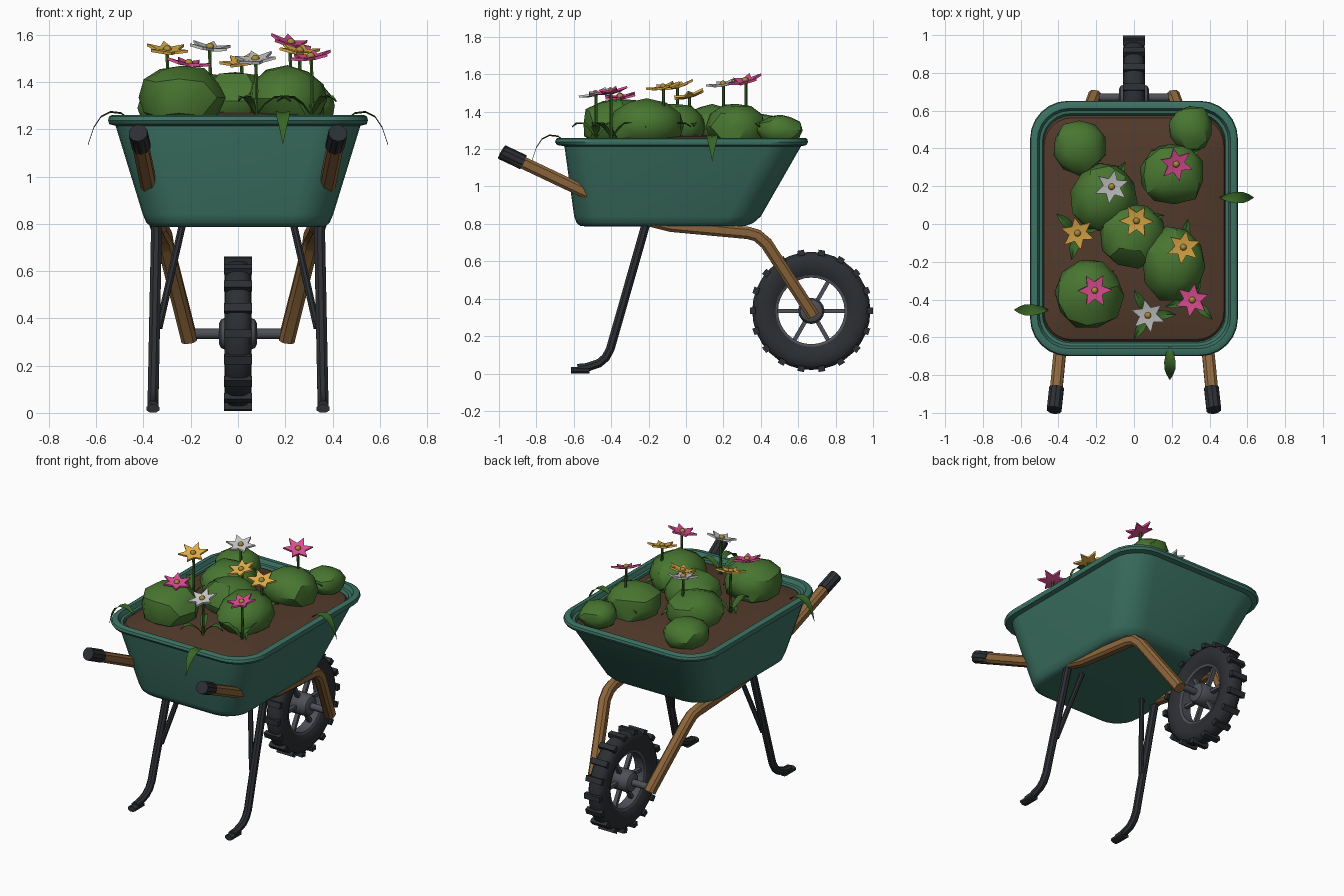
import bpy, bmesh, random
from math import sin, cos, pi, radians
from mathutils import Vector, Matrix

if "Cube" in bpy.data.objects:
    bpy.data.objects.remove(bpy.data.objects["Cube"])

random.seed(4)

def mat(name, r, g, b):
    m = bpy.data.materials.new(name)
    m.diffuse_color = (r, g, b, 1)
    m.use_nodes = True
    m.node_tree.nodes["Principled BSDF"].inputs["Base Color"].default_value = m.diffuse_color
    return m

TEAL = mat("teal_paint", .045, .17, .125)
WOOD = mat("wood", .27, .135, .045)
BLACK = mat("rubber", .025, .028, .033)
METAL = mat("metal", .075, .08, .095)
SOIL = mat("soil", .085, .042, .024)
BUSH = mat("bush_green", .065, .18, .03)
LEAF = mat("leaf_green", .04, .13, .02)
PINK = mat("pink", .75, .08, .3)
GOLD = mat("yellow", .8, .45, .07)
WHITE = mat("white", .8, .8, .8)
SEED = mat("flower_centre", .4, .25, .04)

def finish(bm, name, m, angle=35):
    bmesh.ops.recalc_face_normals(bm, faces=bm.faces)
    me = bpy.data.meshes.new(name)
    bm.to_mesh(me)
    bm.free()
    me.materials.append(m)
    for p in me.polygons:
        p.use_smooth = True
    me.set_sharp_from_angle(angle=radians(angle))
    ob = bpy.data.objects.new(name, me)
    bpy.context.collection.objects.link(ob)
    return ob

def skin(bm, rings, caps=True, loop=False):
    """Bridge closed rings of points into a surface."""
    vs = [[bm.verts.new(p) for p in r] for r in rings]
    n = len(vs[0])
    for a, b in zip(vs, vs[1:] + (vs[:1] if loop else [])):
        for i in range(n):
            bm.faces.new((a[i], a[(i + 1) % n], b[(i + 1) % n], b[i]))
    if caps and not loop:
        bm.faces.new(vs[0])
        bm.faces.new(vs[-1])

def circle(r, n):
    return [(r * cos(2 * pi * (i + .5) / n), r * sin(2 * pi * (i + .5) / n)) for i in range(n)]

def sweep(name, path, section, m):
    """Run a section along a path lying close to an upright plane."""
    pts = [Vector(p) for p in path]
    rings = []
    for i, p in enumerate(pts):
        t = (pts[min(i + 1, len(pts) - 1)] - pts[max(i - 1, 0)]).normalized()
        ref = Vector((1, 0, 0))
        u = (ref - t * ref.dot(t)).normalized()
        v = t.cross(u)
        rings.append([p + u * a + v * b for a, b in section])
    bm = bmesh.new()
    skin(bm, rings)
    return finish(bm, name, m)

def lathe(name, profile, m, n=24, loop=False):
    """Turn a (radius, x) profile about the wheel axle."""
    rings = [[(x, AY + r * cos(2 * pi * i / n), AZ + r * sin(2 * pi * i / n)) for i in range(n)]
             for r, x in profile]
    bm = bmesh.new()
    skin(bm, rings, loop=loop)
    return finish(bm, name, m)

def rounded(z, hx, y0, y1, r, seg=6):
    out = []
    for cx, cy, a0 in ((hx - r, y1 - r, 0), (r - hx, y1 - r, 90), (r - hx, y0 + r, 180), (hx - r, y0 + r, 270)):
        for i in range(seg + 1):
            a = radians(a0 + 90 * i / seg)
            out.append((cx + r * cos(a), cy + r * sin(a), z))
    return out

# Tub with rolled lip
levels = [(.787, .34, -.54, .28, .13), (.79, .37, -.567, .32, .15), (.805, .388, -.585, .36, .16),
          (.84, .403, -.598, .40, .17), (1.215, .518, -.65, .615, .18), (1.222, .545, -.69, .645, .2),
          (1.238, .55, -.70, .652, .2), (1.254, .546, -.695, .648, .2), (1.26, .535, -.685, .638, .19),
          (1.26, .512, -.66, .612, .17), (1.235, .50, -.645, .60, .16), (1.232, .485, -.63, .585, .15),
          (1.17, .47, -.61, .56, .15)]
bm = bmesh.new()
skin(bm, [rounded(*l) for l in levels])
finish(bm, "tub", TEAL)

# Domed soil
bm = bmesh.new()
skin(bm, [rounded(z, .49 * s, -.02 - .61 * s, -.02 + .60 * s, .15 * s)
          for z, s in ((1.2, 1), (1.225, .97), (1.25, .8), (1.268, .5), (1.275, .2))])
finish(bm, "soil", SOIL)

# Frame: wooden beams, grips, legs and braces, mirrored
c, h = .018, .033
beam = [(h, -c), (h, c), (c, h), (-c, h), (-h, c), (-h, -c), (-c, -h), (c, -h)]
for s, side in ((-1, "left"), (1, "right")):
    def mx(path):
        return [(s * x, y, z) for x, y, z in path]
    sweep(side + "_beam", mx([(.417, -.93, 1.155), (.38, -.55, .975), (.345, -.2, .82), (.335, -.08, .79),
          (.315, .33, .752), (.31, .38, .738), (.303, .43, .695), (.212, .665, .335), (.207, .68, .31)]), beam, WOOD)
    sweep(side + "_grip", mx([(.423, -.985, 1.185), (.422, -.978, 1.181), (.41, -.87, 1.13)]), circle(.041, 10), BLACK)
    sweep(side + "_leg", mx([(.343, -.2, .85), (.345, -.22, .78), (.358, -.405, .13), (.359, -.43, .085),
          (.36, -.465, .055), (.36, -.53, .033), (.36, -.58, .028)]), circle(.025, 8), BLACK)
    sweep(side + "_foot", mx([(.36, -.515, .018), (.36, -.615, .018)]),
          [(a, b * .62) for a, b in circle(.03, 8)], BLACK)
    sweep(side + "_brace", mx([(.23, -.2, .82), (.335, -.335, .36)]), circle(.016, 8), BLACK)

# Wheel
AY, AZ = .67, .335
half = [(.19, .038), (.215, .052), (.255, .058), (.29, .053), (.31, .036), (.316, .015)]
lathe("tyre", [(r, -x) for r, x in half] + [(r, x) for r, x in half[::-1]], BLACK, 32, True)
lathe("wheel_rim", [(.178, -.034), (.2, -.042), (.2, .042), (.178, .034)], METAL, 32, True)
lathe("hub", [(.045, -.08), (.06, -.072), (.07, -.05), (.07, .05), (.06, .072), (.045, .08)], METAL, 16)
lathe("axle", [(.022, -.235), (.022, .235)], METAL, 12)
bm = bmesh.new()
for i in range(6):
    M = Matrix.Translation((0, AY, AZ)) @ Matrix.Rotation(i * pi / 3, 4, 'X') @ Matrix.Translation((0, 0.125, 0))
    bmesh.ops.create_cube(bm, size=1, matrix=M @ Matrix.Diagonal((.026, .14, .022, 1)))
finish(bm, "spokes", METAL)
bm = bmesh.new()
for i in range(18):
    M = Matrix.Translation((0, AY, AZ)) @ Matrix.Rotation(i * pi / 9, 4, 'X') @ Matrix.Translation((0, .314, 0))
    bmesh.ops.create_cube(bm, size=1, matrix=M @ Matrix.Diagonal((.118, .03, .036, 1)))
finish(bm, "tread_lugs", BLACK)

# Bushes: centre, radii
bushes = [(-.29, .41, 1.29, .14, .145, .10), (.30, .505, 1.30, .12, .125, .085), (.20, .265, 1.32, .18, .165, .13),
          (-.16, .14, 1.31, .175, .18, .13), (-.01, -.06, 1.32, .18, .17, .13), (.21, -.21, 1.33, .175, .20, .135),
          (-.24, -.37, 1.335, .185, .185, .14)]
for k, (x, y, z, rx, ry, rz) in enumerate(bushes):
    bm = bmesh.new()
    bmesh.ops.create_icosphere(bm, subdivisions=2, radius=1)
    for v in bm.verts:
        v.co *= random.uniform(.94, 1.07)
    M = Matrix.Translation((x, y, z)) @ Matrix.Diagonal((rx, ry, rz, 1)) @ Matrix.Rotation(k * 1.3, 4, 'Z')
    bm.transform(M)
    finish(bm, f"bush_{k + 1}", BUSH, 30)

def leaf(name, start, angle, spine, width):
    """Folded leaf blade following (distance, height) points."""
    d = Vector((cos(angle), sin(angle), 0))
    w = Vector((-d.y, d.x, 0))
    bm = bmesh.new()
    rows, n = [], len(spine) - 1
    for i, (r, z) in enumerate(spine):
        p = Vector(start) + d * r + Vector((0, 0, z))
        e = w * width * max(.12 if i < n else .02, sin(pi * (i / n) ** .9)) / 2
        rows.append([bm.verts.new(q) for q in (p - e + Vector((0, 0, .008)), p, p + e + Vector((0, 0, .008)))])
    for a, b in zip(rows, rows[1:]):
        for j in (0, 1):
            bm.faces.new((a[j], a[j + 1], b[j + 1], b[j]))
    finish(bm, name, LEAF)

# Leaves trailing over the lip
trail = [(0, 0), (.04, .03), (.085, .035), (.125, .015), (.155, -.03), (.18, -.105)]
for k, (x, y, a) in enumerate([(-.455, -.455, pi), (.455, .14, 0), (.19, -.645, -pi / 2)]):
    leaf(f"trailing_leaf_{k + 1}", (x, y, 1.235), a, trail, .062)

# Flowers: place, height, tilts about x and y, colour, leaf start angle
flowers = [(.22, .32, 1.555, 14, 14, PINK, 30), (-.12, .20, 1.535, 10, 6, WHITE, 60), (.015, .02, 1.475, 15, -8, GOLD, 10),
           (-.30, -.045, 1.525, 15, 4, GOLD, 138), (.26, -.12, 1.52, 12, 6, GOLD, 80), (-.21, -.35, 1.467, 6, 8, PINK, 45),
           (.075, -.48, 1.485, 16, -5, WHITE, 120), (.31, -.40, 1.495, 10, -8, PINK, 75)]
arc = [(0, 0), (.04, .05), (.08, .078), (.115, .08), (.15, .06)]
for k, (x, y, z, tx, ty, m, la) in enumerate(flowers, 1):
    sweep(f"stem_{k}", [(x, y, 1.24), (x + .004, y, (z + 1.24) / 2), (x, y, z)], circle(.008, 6), LEAF)
    M = (Matrix.Translation((x, y, z)) @ Matrix.Rotation(radians(tx), 4, 'X')
         @ Matrix.Rotation(radians(ty), 4, 'Y') @ Matrix.Rotation(k * .7, 4, 'Z'))
    # Six-pointed star head with raised tips
    bm = bmesh.new()
    ring = []
    for i in range(12):
        r, up = ((.092, .014), (.046, .004))[i % 2]
        ring.append(Vector((r * cos(i * pi / 6), r * sin(i * pi / 6), up)))
    t = Vector((0, 0, .012))
    for off in (Vector(), t):
        hub = bm.verts.new(off)
        vs = [bm.verts.new(p + off) for p in ring]
        for i in range(12):
            bm.faces.new((hub, vs[i], vs[(i + 1) % 12]))
        if off is t:
            for i in range(12):
                j = (i + 1) % 12
                bm.faces.new((low[i], low[j], vs[j], vs[i]))
        low = vs
    bm.transform(M)
    finish(bm, f"flower_head_{k}", m, 20)
    bm = bmesh.new()
    bmesh.ops.create_icosphere(bm, subdivisions=2, radius=.018, matrix=M @ Matrix.Translation((0, 0, .014)))
    finish(bm, f"flower_centre_{k}", SEED)
    for i in range(3):
        leaf(f"stem_leaf_{k}_{i + 1}", (x, y, 1.255), radians(la + 120 * i), arc, .05)
